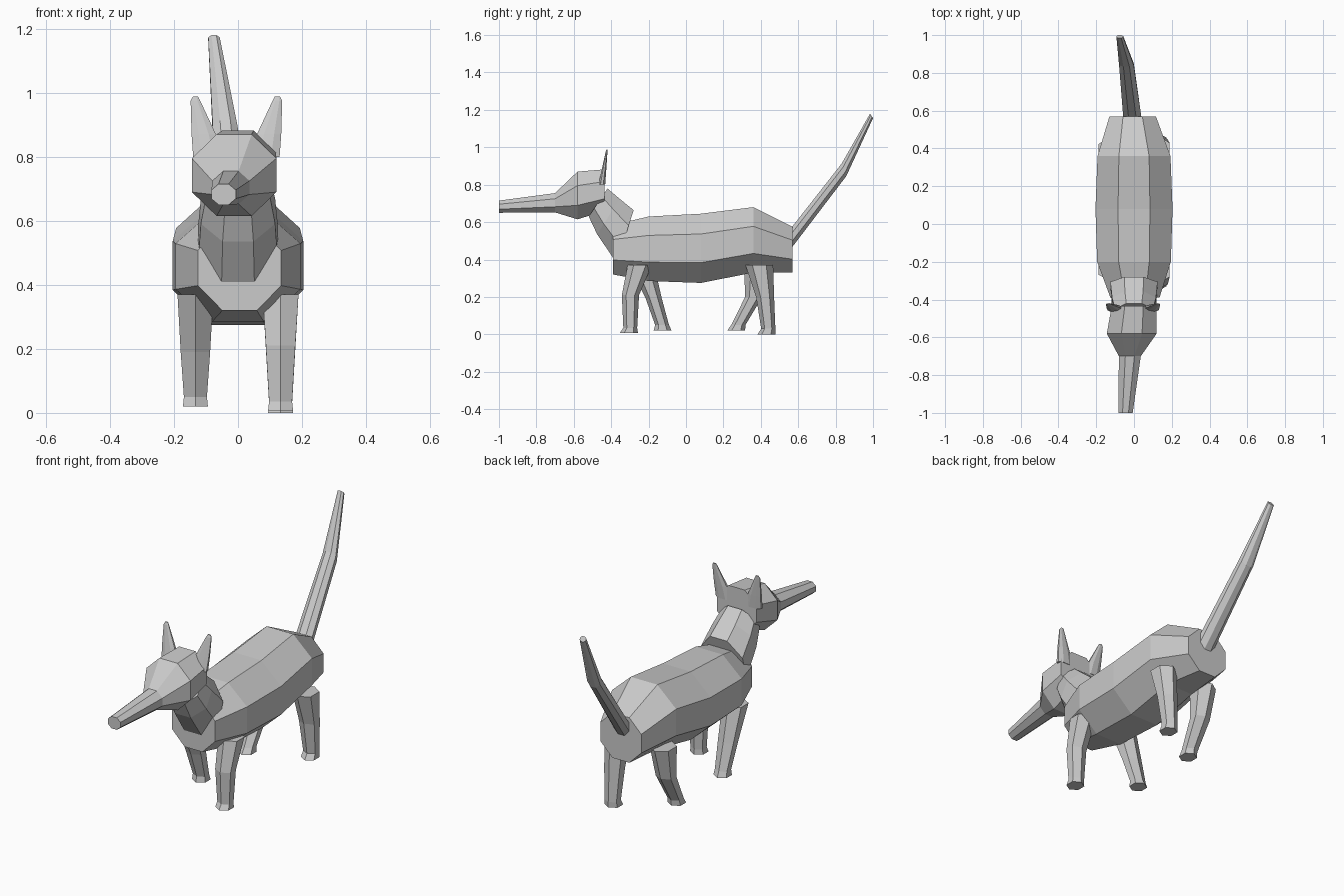
import bpy
import bmesh
import math

cube = bpy.data.objects.get("Cube")
if cube:
    bpy.data.objects.remove(cube, do_unlink=True)

GREY = (0.6, 0.6, 0.6, 1.0)
fur = bpy.data.materials.new("plain grey")
fur.use_nodes = True
fur.diffuse_color = GREY
fur.node_tree.nodes["Principled BSDF"].inputs["Base Color"].default_value = GREY


def loft(name, rings, sides=8, phase=0.5):
    """Join rings of (x, y, z, half_width, lean_y, lean_z); the lean is the second half axis."""
    angles = [2 * math.pi * (i + phase) / sides for i in range(sides)]
    cos_max = max(math.cos(a) for a in angles)
    sin_max = max(math.sin(a) for a in angles)
    bm = bmesh.new()
    loops = []
    for x, y, z, width, lean_y, lean_z in rings:
        loop = []
        for a in angles:
            c, s = math.cos(a) / cos_max, math.sin(a) / sin_max
            loop.append(bm.verts.new((x + width * c, y + lean_y * s, z + lean_z * s)))
        loops.append(loop)
    for low, high in zip(loops, loops[1:]):
        for i in range(sides):
            j = (i + 1) % sides
            bm.faces.new((low[i], low[j], high[j], high[i]))
    bm.faces.new(loops[0])
    bm.faces.new(loops[-1])
    bmesh.ops.recalc_face_normals(bm, faces=bm.faces[:])
    mesh = bpy.data.meshes.new(name)
    bm.to_mesh(mesh)
    bm.free()
    mesh.materials.append(fur)
    obj = bpy.data.objects.new(name, mesh)
    bpy.context.collection.objects.link(obj)
    return obj


def upright(x, y, width, bottom, top):
    """Ring that stands in the xz plane."""
    return (x, y, (bottom + top) / 2, width, 0, (top - bottom) / 2)


# Barrel body, flat at both ends
loft("body", [
    upright(0.005, -0.39, 0.13, 0.32, 0.585),
    upright(0, -0.20, 0.195, 0.285, 0.63),
    upright(0, 0.08, 0.204, 0.275, 0.645),
    upright(0, 0.36, 0.193, 0.33, 0.68),
    upright(-0.007, 0.57, 0.123, 0.33, 0.575),
])

# Neck, leaning forward out of the body
loft("neck", [
    (0, -0.325, 0.522, 0.125, 0.045, 0.142),
    (0, -0.415, 0.63, 0.116, 0.06, 0.095),
    (0, -0.47, 0.705, 0.10, 0.05, 0.075),
])

# Head and long snout
loft("head", [
    upright(0, -0.435, 0.118, 0.66, 0.882),
    upright(-0.012, -0.58, 0.132, 0.615, 0.87),
    upright(-0.022, -0.70, 0.058, 0.652, 0.755),
    upright(-0.045, -1.0, 0.038, 0.65, 0.715),
])

# Thin upright ears
for side, label in ((1, "left"), (-1, "right")):
    loft(label + "_ear", [
        (side * 0.09 - 0.005, -0.45, 0.80, 0.045, 0.018, 0),
        (side * 0.102 - 0.005, -0.44, 0.87, 0.038, 0.013, 0),
        (side * 0.128 - 0.005, -0.425, 0.975, 0.015, 0.005, 0),
        (side * 0.128 - 0.005, -0.422, 0.988, 0.008, 0.003, 0),
    ])

# Tail, raised behind and leaning to one side
loft("tail", [
    (-0.006, 0.54, 0.485, 0.049, 0, 0.055),
    (-0.04, 0.845, 0.88, 0.039, -0.012, 0.034),
    (-0.075, 0.992, 1.168, 0.018, -0.008, 0.012),
])

# Legs in a walking pose: (y, z, half depth) at hip, knee, ankle and sole
WIDTHS = (0.056, 0.046, 0.036, 0.039)
POSES = {
    "front_left_leg": (1, [(-0.247, 0.37, 0.065), (-0.297, 0.21, 0.046),
                           (-0.298, 0.035, 0.037), (-0.305, 0.008, 0.048)]),
    "front_right_leg": (-1, [(-0.235, 0.37, 0.065), (-0.172, 0.19, 0.043),
                             (-0.128, 0.05, 0.037), (-0.125, 0.02, 0.048)]),
    "hind_left_leg": (1, [(0.392, 0.37, 0.074), (0.423, 0.20, 0.048),
                          (0.44, 0.03, 0.038), (0.43, 0, 0.048)]),
    "hind_right_leg": (-1, [(0.385, 0.37, 0.074), (0.362, 0.20, 0.046),
                            (0.28, 0.05, 0.038), (0.268, 0.02, 0.048)]),
}
for name, (side, joints) in POSES.items():
    loft(name, [(side * 0.133, y, z, w, d, 0) for (y, z, d), w in zip(joints, WIDTHS)],
         sides=6, phase=0.5)
